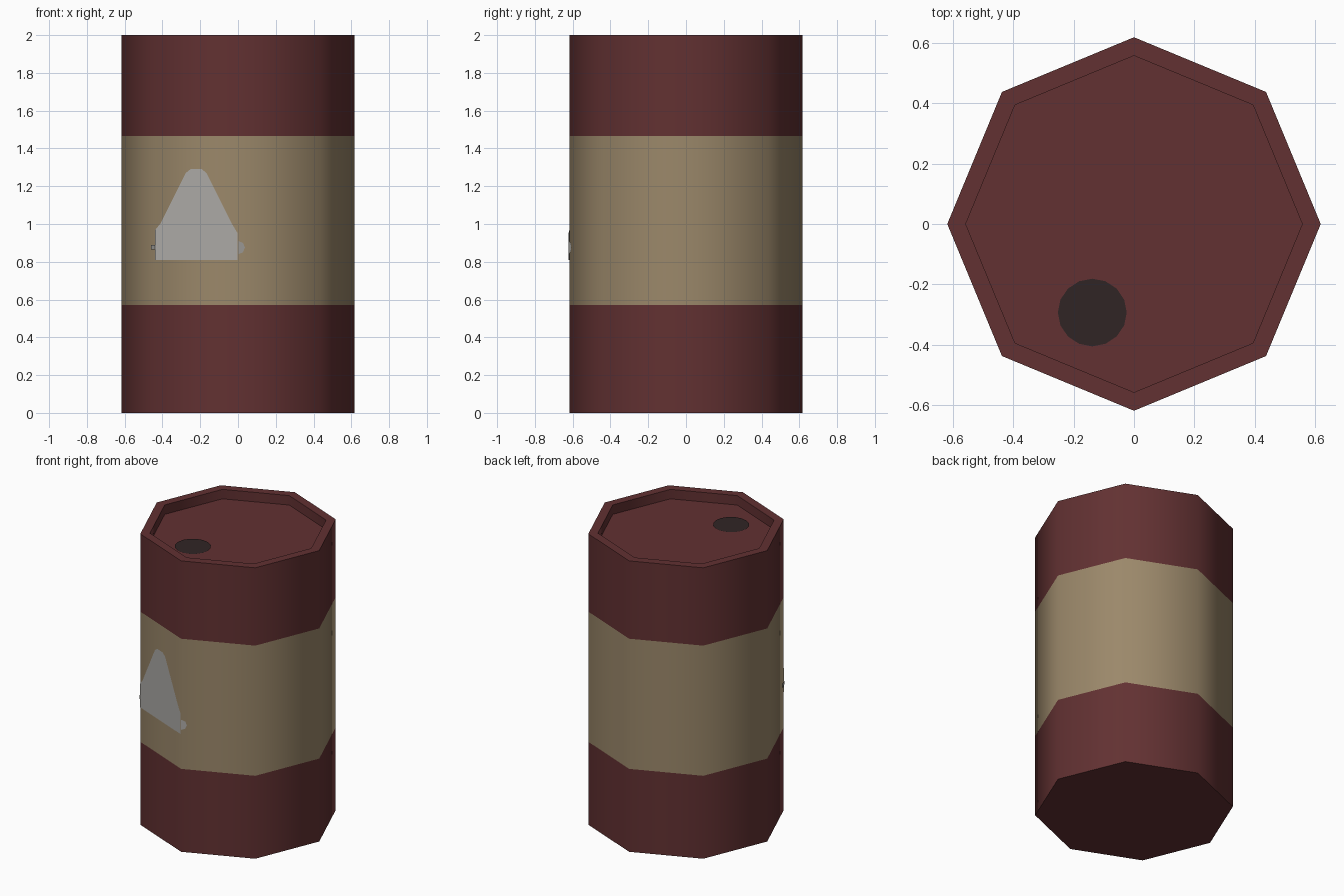
import bpy, bmesh, math

if "Cube" in bpy.data.objects:
    bpy.data.objects.remove(bpy.data.objects["Cube"])

R, R_IN, H, DEPTH = 0.618, 0.557, 2.0, 0.065
BAND = (0.57, 1.465)


def srgb(*rgb):
    lin = [(c / 255 / 12.92) if c <= 10 else ((c / 255 + 0.055) / 1.055) ** 2.4 for c in rgb]
    return (*lin, 1.0)


def material(name, *rgb):
    m = bpy.data.materials.new(name)
    m.diffuse_color = srgb(*rgb)
    m.use_nodes = True
    m.node_tree.nodes["Principled BSDF"].inputs["Base Color"].default_value = m.diffuse_color
    return m


RED = material("dark red paint", 98, 49, 50)
TAN = material("tan band", 155, 136, 106)
GREY = material("label grey", 172, 170, 166)
BLACK = material("cap black", 48, 37, 37)


def finish(bm, name, mats, smooth=False):
    mesh = bpy.data.meshes.new(name)
    bm.to_mesh(mesh)
    bm.free()
    for m in mats:
        mesh.materials.append(m)
    ob = bpy.data.objects.new(name, mesh)
    bpy.context.collection.objects.link(ob)
    if smooth:
        bpy.ops.object.select_all(action='DESELECT')
        ob.select_set(True)
        bpy.context.view_layer.objects.active = ob
        bpy.ops.object.shade_smooth_by_angle(angle=math.radians(50))
    return ob


# Barrel: eight-sided rings lofted from the base up over the rim to the sunken lid
profile = [(R, 0), (R, BAND[0]), (R, BAND[1]), (R, H), (R_IN, H), (R_IN, H - DEPTH)]
bm = bmesh.new()
rings = [[bm.verts.new((r * math.cos(i * math.pi / 4), r * math.sin(i * math.pi / 4), z))
          for i in range(8)] for r, z in profile]
for k, (a, b) in enumerate(zip(rings, rings[1:])):
    for i in range(8):
        j = (i + 1) % 8
        f = bm.faces.new((a[i], a[j], b[j], b[i]))
        f.material_index = 1 if k == 1 else 0
bm.faces.new(rings[0][::-1])
bm.faces.new(rings[-1])
finish(bm, "barrel", [RED, TAN], smooth=True)

# Filler cap: thin dark disc on the lid
bm = bmesh.new()
z = H - DEPTH + 0.004
bm.faces.new([bm.verts.new((-0.138 + 0.114 * math.cos(t * math.pi / 8),
                            -0.293 + 0.112 * math.sin(t * math.pi / 8), z)) for t in range(16)])
finish(bm, "filler_cap", [BLACK])


# Warning label: thin sheets lying on the wall, bent round the corners
def wall_sheet(bm, points, side):
    """Place (x, z) points on the wall panel that runs from corner side to side + 1."""
    a0, a1 = side * math.pi / 4, (side + 1) * math.pi / 4
    x0, y0, x1, y1 = (R * f(a) for a in (a0, a1) for f in (math.cos, math.sin))
    mid = (a0 + a1) / 2
    verts = []
    for x, z in points:
        t = (x - x0) / (x1 - x0)
        verts.append(bm.verts.new((x + 0.004 * math.cos(mid),
                                   y0 + t * (y1 - y0) + 0.004 * math.sin(mid), z)))
    bm.faces.new(verts)


bm = bmesh.new()
wall_sheet(bm, [(-0.437, 0.81), (0, 0.81), (0, 0.95), (-0.03, 1.0), (-0.165, 1.27),
                (-0.19, 1.29), (-0.25, 1.29), (-0.275, 1.27), (-0.41, 1.0), (-0.437, 0.97)], 5)
wall_sheet(bm, [(0, 0.84), (0.025, 0.85), (0.035, 0.875), (0.025, 0.9), (0, 0.91)], 6)
wall_sheet(bm, [(-0.437, 0.865), (-0.437, 0.89), (-0.458, 0.89), (-0.458, 0.865)][::-1], 4)
finish(bm, "triangle_label", [GREY])
